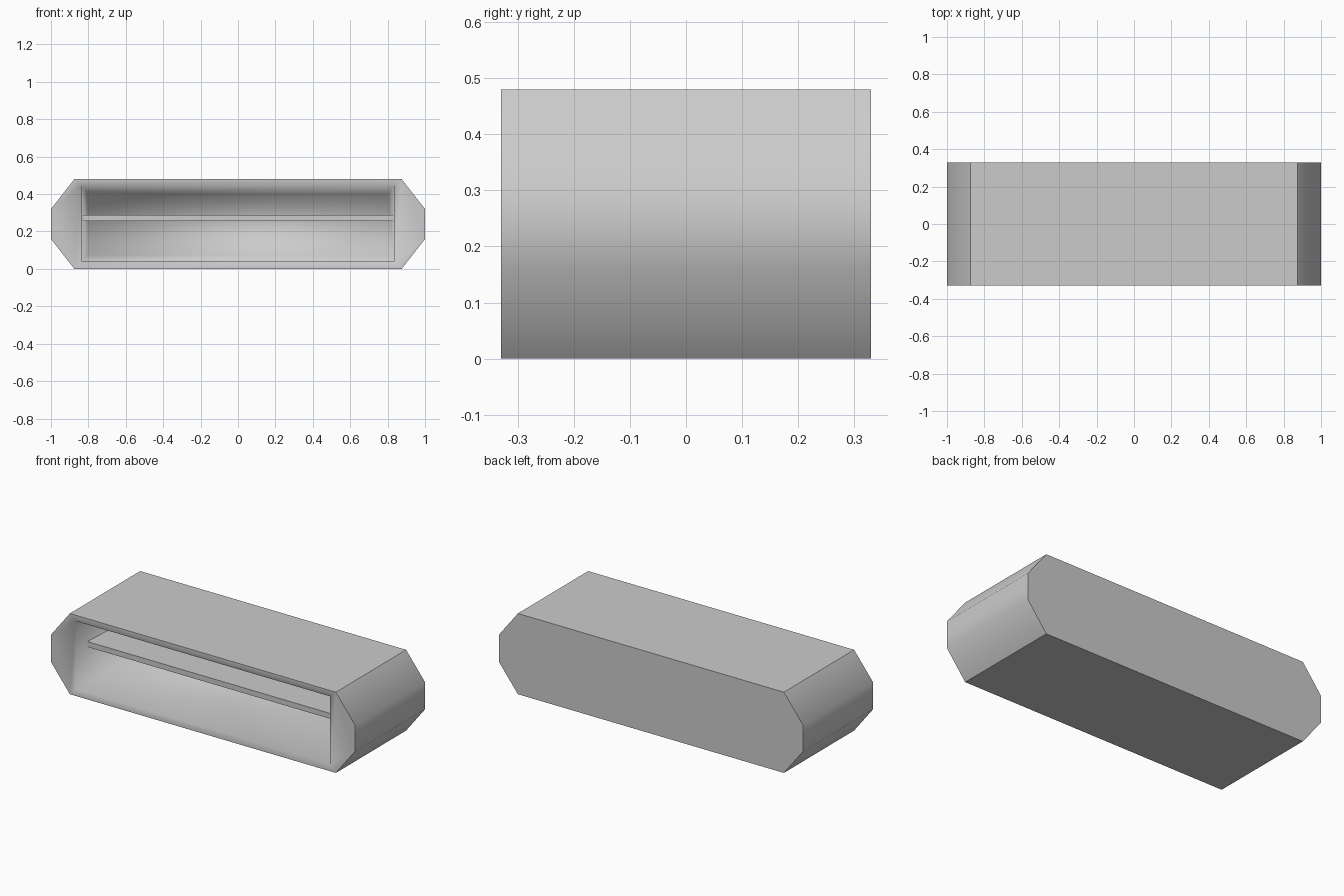
import bpy, bmesh

if "Cube" in bpy.data.objects:
    bpy.data.objects.remove(bpy.data.objects["Cube"])

W, H, D = 1.0, 0.48, 0.33
BACK = 0.29          # depth of the recess floor

# Housing: eight-sided profile run front to back, with a tapered recess
profile = [(-0.875, 0), (0.875, 0), (W, 0.16), (W, 0.32),
           (0.875, H), (-0.875, H), (-W, 0.32), (-W, 0.16)]
bm = bmesh.new()


def ring(points, y):
    return [bm.verts.new((x, y, z)) for x, z in points]


def rect(x, z0, z1):
    return [(-x, z0), (x, z0), (x, z1), (-x, z1)]


def bridge(a, b):
    n = len(a)
    return [bm.faces.new((a[i], a[(i + 1) % n], b[(i + 1) % n], b[i]))
            for i in range(n)]


front, rear = ring(profile, -D), ring(profile, D)
bridge(front, rear)
bm.faces.new(rear)

# Front frame around the opening
mouth = ring(rect(0.835, 0.04, 0.445), -D)
inner = ring(rect(0.803, 0.072, 0.402), BACK)
f, m = front, mouth
inside = [bm.faces.new(v) for v in (
    (f[0], f[1], m[1], m[0]), (f[1], f[2], f[3], f[4], m[2], m[1]),
    (f[4], f[5], m[3], m[2]), (f[5], f[6], f[7], f[0], m[0], m[3]))]

# Recess walls and back panel
inside += bridge(mouth, inner)
inside.append(bm.faces.new(inner))
bmesh.ops.recalc_face_normals(bm, faces=bm.faces)

# Soft shading in the recess and across the side bevels, crisp elsewhere
soft = set(inside)
for face in bm.faces:
    face.smooth = True
for edge in bm.edges:
    all_inside = all(fc in soft for fc in edge.link_faces)
    edge.smooth = all_inside or edge.calc_face_angle() < 0.8
mesh = bpy.data.meshes.new("housing")
bm.to_mesh(mesh)
bm.free()
bpy.context.collection.objects.link(bpy.data.objects.new("housing", mesh))

# Shelf across the recess
y0, y1 = -0.23, BACK + 0.005
bpy.ops.mesh.primitive_cube_add(size=1, location=(0, (y0 + y1) / 2, 0.271))
shelf = bpy.context.object
shelf.name = "shelf"
shelf.scale = (1.66, y1 - y0, 0.032)
